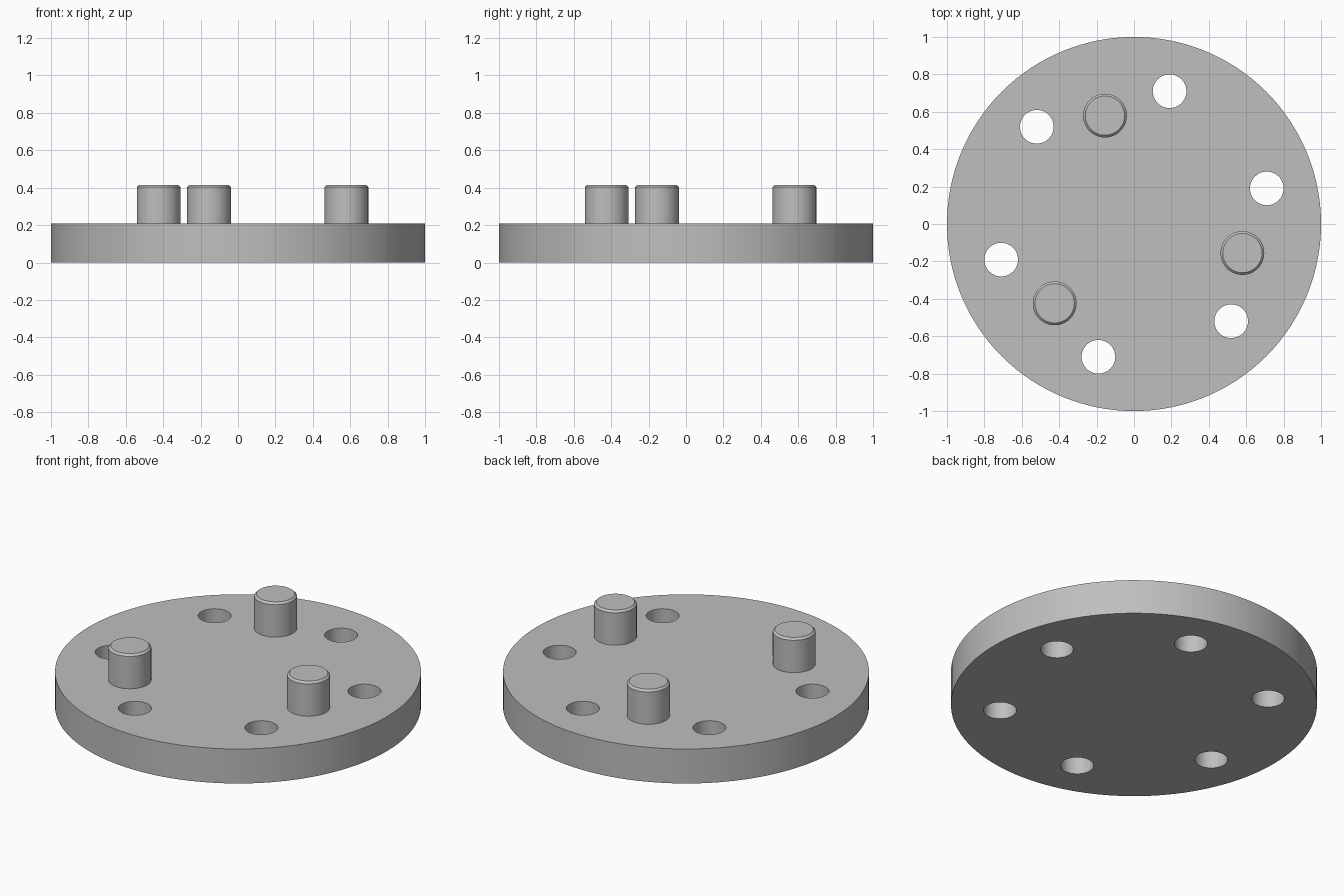
import bpy
import bmesh
from math import cos, sin, radians
from mathutils import Matrix, Vector

PLATE_HEIGHT = 0.208
PIN_TOP = 0.415
HOLE_RING, HOLE_RADIUS = 0.735, 0.09
PIN_RING, PIN_RADIUS = 0.6, 0.117
CHAMFER = 0.012

default = bpy.data.objects.get("Cube")
if default:
    bpy.data.objects.remove(default, do_unlink=True)

grey = bpy.data.materials.new("plain grey")
grey.use_nodes = True
colour = (0.52, 0.52, 0.52, 1)
grey.diffuse_color = colour
grey.node_tree.nodes["Principled BSDF"].inputs["Base Color"].default_value = colour


def polar(radius, degrees, z=0):
    a = radians(degrees)
    return Vector((radius * cos(a), radius * sin(a), z))


def finish(bm, name):
    bmesh.ops.recalc_face_normals(bm, faces=bm.faces)
    mesh = bpy.data.meshes.new(name)
    bm.to_mesh(mesh)
    bm.free()
    mesh.materials.append(grey)
    obj = bpy.data.objects.new(name, mesh)
    bpy.context.collection.objects.link(obj)
    bpy.ops.object.select_all(action="DESELECT")
    obj.select_set(True)
    bpy.context.view_layer.objects.active = obj
    bpy.ops.object.shade_smooth_by_angle(angle=radians(30))
    return obj


# Round plate with six through holes, filled flat and then extruded
bm = bmesh.new()
bmesh.ops.create_circle(bm, segments=128, radius=1)
for i in range(6):
    bmesh.ops.create_circle(bm, segments=48, radius=HOLE_RADIUS,
                            matrix=Matrix.Translation(polar(HOLE_RING, 15 + 60 * i)))
bmesh.ops.triangle_fill(bm, edges=bm.edges[:], use_beauty=True, normal=(0, 0, 1))
top = bmesh.ops.extrude_face_region(bm, geom=bm.faces[:])["geom"]
bmesh.ops.translate(bm, vec=(0, 0, PLATE_HEIGHT),
                    verts=[g for g in top if isinstance(g, bmesh.types.BMVert)])
finish(bm, "plate")

# Three upright pins with a chamfered top edge, set slightly into the plate
base = PLATE_HEIGHT - 0.01
height = PIN_TOP - base
for i in range(3):
    bm = bmesh.new()
    bmesh.ops.create_cone(bm, cap_ends=True, segments=64, radius1=PIN_RADIUS,
                          radius2=PIN_RADIUS, depth=height)
    rim = [e for e in bm.edges if all(v.co.z > 0 for v in e.verts)]
    bmesh.ops.bevel(bm, geom=rim, offset=CHAMFER, segments=1, affect="EDGES")
    pin = finish(bm, f"pin_{i + 1}")
    pin.location = polar(PIN_RING, -15 + 120 * i, base + height / 2)
